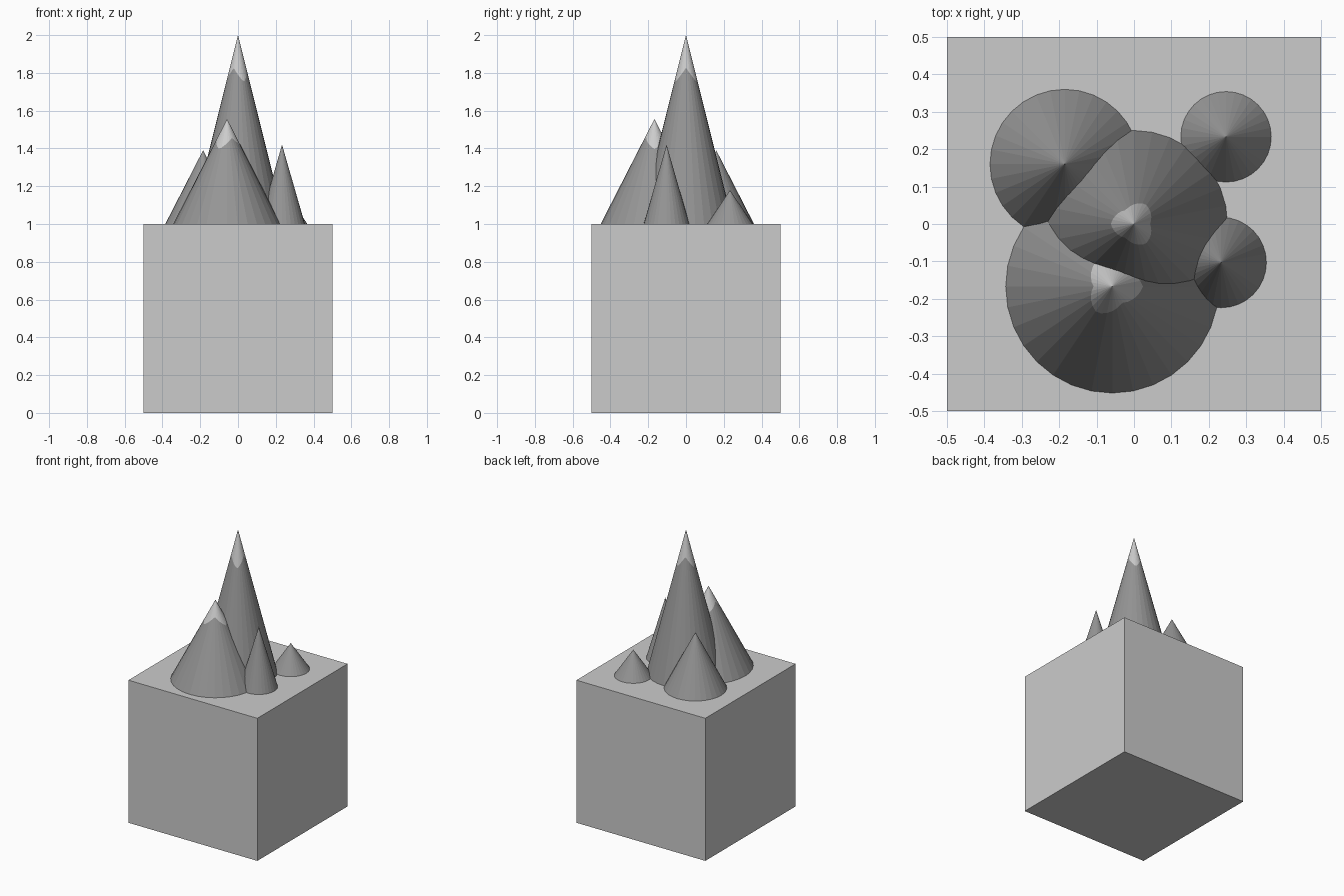
import bpy
import bmesh
from math import sin, cos, pi

if "Cube" in bpy.data.objects:
    bpy.data.objects.remove(bpy.data.objects["Cube"])

SEGS = 32


def material(name, v):
    m = bpy.data.materials.new(name)
    m.diffuse_color = (v, v, v, 1)
    m.use_nodes = True
    m.node_tree.nodes["Principled BSDF"].inputs["Base Color"].default_value = m.diffuse_color
    return m


rock = material("rock", 0.3)
snow = material("snow", 0.8)


def peak(name, x, y, radius, top, cap=None):
    """Cone on the block; cap = (short radius, long radius, angle of a long point)."""
    height = top - 1
    bm = bmesh.new()

    def ring(radius_at):
        verts = []
        for i in range(SEGS):
            a = 2 * pi * i / SEGS
            r = radius_at(a)
            verts.append(bm.verts.new((r * cos(a), r * sin(a), height * (1 - r / radius))))
        return verts

    def zigzag(a):
        # three-pointed snow line
        short, long, start = cap
        t = ((a - start) / (2 * pi / 3)) % 1
        return short + (long - short) * abs(2 * t - 1)

    lower = ring(lambda a: radius)
    bm.faces.new(lower[::-1])
    if cap:
        upper = ring(zigzag)
        for i in range(SEGS):
            j = (i + 1) % SEGS
            bm.faces.new((lower[i], lower[j], upper[j], upper[i]))
        lower = upper
    apex = bm.verts.new((0, 0, height))
    for i in range(SEGS):
        f = bm.faces.new((lower[i], lower[(i + 1) % SEGS], apex))
        f.material_index = 1 if cap else 0
    mesh = bpy.data.meshes.new(name)
    bm.to_mesh(mesh)
    bm.free()
    mesh.materials.append(rock)
    mesh.materials.append(snow)
    ob = bpy.data.objects.new(name, mesh)
    ob.location = (x, y, 1)
    bpy.context.collection.objects.link(ob)


# Ground block
bpy.ops.mesh.primitive_cube_add(size=1, location=(0, 0, 0.5))
bpy.context.object.name = "ground_block"

# Mountains, the two tallest with snow caps
peak("main_peak", 0, 0, 0.25, 2.0, (0.043, 0.062, pi))
peak("front_peak", -0.058, -0.167, 0.285, 1.556, (0.05, 0.082, 0))
peak("back_left_peak", -0.185, 0.16, 0.2, 1.39)
peak("back_right_peak", 0.246, 0.233, 0.121, 1.18)
peak("right_peak", 0.233, -0.103, 0.121, 1.42)
